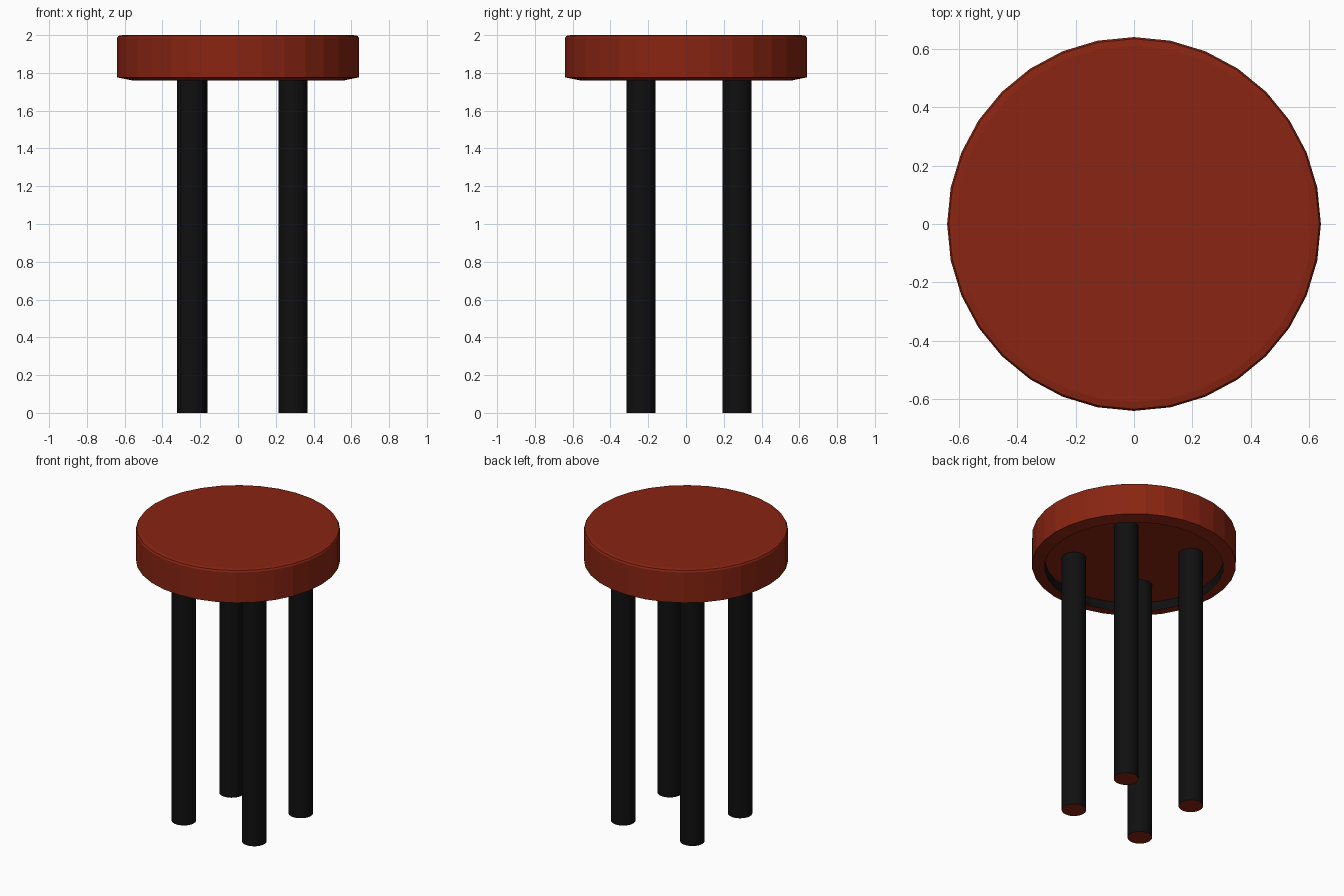
import bpy
import bmesh
import math

if "Cube" in bpy.data.objects:
    bpy.data.objects.remove(bpy.data.objects["Cube"])


def material(name, rgb):
    m = bpy.data.materials.new(name)
    m.diffuse_color = (*rgb, 1.0)
    m.use_nodes = True
    m.node_tree.nodes["Principled BSDF"].inputs["Base Color"].default_value = m.diffuse_color
    return m


RED = material("rust red", (0.25, 0.018, 0.006))
BLACK = material("soft black", (0.005, 0.005, 0.005))
SIDES = 32


def lathe(name, profile, location=(0, 0, 0)):
    """Revolve an (r, z) profile, running from top axis to bottom axis."""
    bm = bmesh.new()
    verts = [bm.verts.new((r, 0, z)) for r, z in profile]
    edges = [bm.edges.new(pair) for pair in zip(verts, verts[1:])]
    bmesh.ops.spin(bm, geom=verts + edges, cent=(0, 0, 0), axis=(0, 0, 1),
                   angle=math.tau, steps=SIDES, use_duplicate=False)
    bmesh.ops.remove_doubles(bm, verts=bm.verts, dist=1e-4)
    bmesh.ops.recalc_face_normals(bm, faces=bm.faces)
    mesh = bpy.data.meshes.new(name)
    bm.to_mesh(mesh)
    bm.free()
    mesh.materials.append(RED)
    mesh.materials.append(BLACK)
    obj = bpy.data.objects.new(name, mesh)
    obj.location = location
    bpy.context.collection.objects.link(obj)
    return obj


# Seat: faceted disc, soft top edge, recessed underside
seat = lathe("seat", [(0, 2.0), (0.61, 2.0), (0.634, 1.996), (0.64, 1.985),
                      (0.64, 1.776), (0.56, 1.76), (0.558, 1.82), (0, 1.82)])
# Black wall inside the recess
for f in seat.data.polygons:
    c = f.center
    if abs(f.normal.z) < 0.3 and math.hypot(c.x, c.y) < 0.6:
        f.material_index = 1

# Legs: black tubes with red feet, joined to the recess floor
LEGS = {
    "front_left_leg": (-0.247, -0.238),
    "front_right_leg": (0.291, -0.238),
    "back_right_leg": (0.291, 0.27),
    "back_left_leg": (-0.238, 0.27),
}
for name, (x, y) in LEGS.items():
    leg = lathe(name, [(0, 1.825), (0.077, 1.825), (0.077, 0), (0, 0)], (x, y, 0))
    for f in leg.data.polygons:
        side = abs(f.normal.z) < 0.5
        f.material_index = 1 if side else 0
        f.use_smooth = side
    # Keep the cap edges crisp
    bpy.ops.object.select_all(action='DESELECT')
    leg.select_set(True)
    bpy.context.view_layer.objects.active = leg
    bpy.ops.object.shade_smooth_by_angle(angle=math.radians(30))
